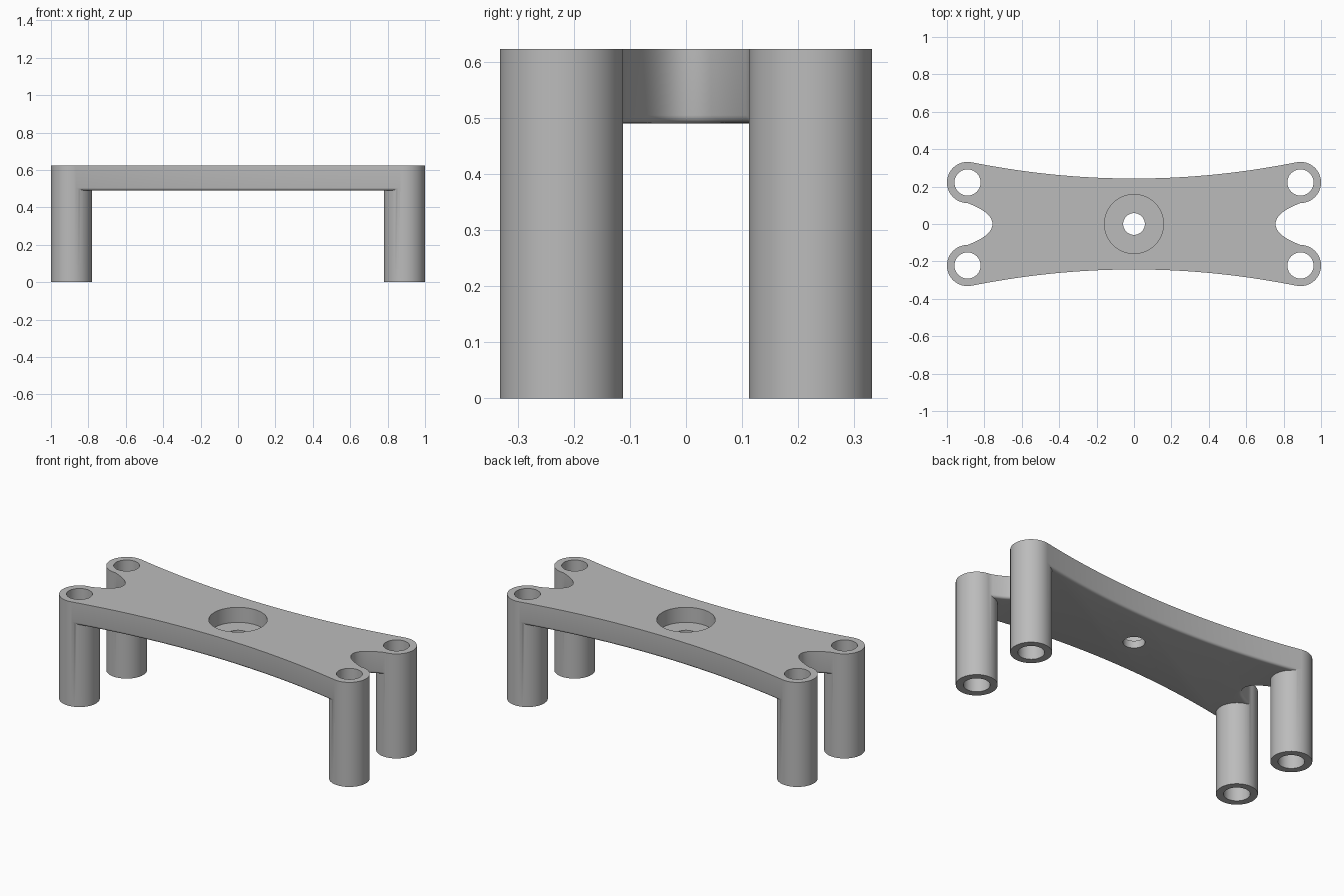
import bpy, bmesh
from math import radians
from mathutils import Vector
from mathutils.geometry import interpolate_bezier

cube = bpy.data.objects.get("Cube")
if cube:
    bpy.data.objects.remove(cube)

TOP, UNDER = 0.623, 0.49
LEG_X, LEG_Y, LEG_R, BORE_R = 0.89, 0.222, 0.11, 0.07

grey = bpy.data.materials.new("plain_grey")
grey.use_nodes = True
grey.diffuse_color = (0.5, 0.5, 0.5, 1)
grey.node_tree.nodes["Principled BSDF"].inputs["Base Color"].default_value = (0.5, 0.5, 0.5, 1)


def add_cylinder(name, x, y, radius, low, high):
    bpy.ops.mesh.primitive_cylinder_add(vertices=64, radius=radius, depth=high - low,
                                        location=(x, y, (low + high) / 2))
    ob = bpy.context.object
    ob.name = name
    ob.data.materials.append(grey)
    return ob


def combine(target, tool, operation):
    mod = target.modifiers.new(tool.name, 'BOOLEAN')
    mod.operation = operation
    mod.solver = 'EXACT'
    mod.object = tool
    bpy.context.view_layer.objects.active = target
    bpy.ops.object.modifier_apply(modifier=mod.name)
    bpy.data.objects.remove(tool)


# Plate outline: bowed long sides, rounded notch at each end
END_X, STEPS = 0.868, 40
back = []
for i in range(STEPS + 1):
    x = END_X * (1 - 2 * i / STEPS)
    back.append((x, 0.243 + 0.087 * (x / END_X) ** 2))
half_notch = [(p.x, p.y) for p in interpolate_bezier(
    Vector((LEG_X, 0.112)), Vector((0.82, 0.085)),
    Vector((0.757, 0.05)), Vector((0.757, 0)), 16)]
notch = half_notch + [(x, -y) for x, y in reversed(half_notch[:-1])]
outline = (back + [(-x, y) for x, y in notch]
           + [(-x, -y) for x, y in back] + [(x, -y) for x, y in notch])

# Extrude the plate and round its lower edge
bm = bmesh.new()
base = bm.faces.new([bm.verts.new((x, y, UNDER)) for x, y in outline])
made = bmesh.ops.extrude_face_region(bm, geom=[base], use_keep_orig=True)
for v in made["geom"]:
    if isinstance(v, bmesh.types.BMVert):
        v.co.z = TOP
bmesh.ops.recalc_face_normals(bm, faces=bm.faces)
rim = [e for e in bm.edges if all(abs(v.co.z - UNDER) < 1e-5 for v in e.verts)]
bmesh.ops.bevel(bm, geom=rim, offset=0.015, segments=4, profile=0.5, affect='EDGES')
mesh = bpy.data.meshes.new("bracket")
bm.to_mesh(mesh)
bm.free()
bracket = bpy.data.objects.new("bracket", mesh)
bpy.context.collection.objects.link(bracket)
mesh.materials.append(grey)

# Four hollow legs
corners = [(sx * LEG_X, sy * LEG_Y) for sx in (-1, 1) for sy in (-1, 1)]
for x, y in corners:
    combine(bracket, add_cylinder("leg", x, y, LEG_R, 0, TOP), 'UNION')
for x, y in corners:
    combine(bracket, add_cylinder("leg_bore", x, y, BORE_R, -0.1, TOP + 0.1), 'DIFFERENCE')

# Centre recess and through hole
combine(bracket, add_cylinder("recess", 0, 0, 0.158, 0.533, TOP + 0.1), 'DIFFERENCE')
combine(bracket, add_cylinder("centre_hole", 0, 0, 0.058, 0.3, TOP + 0.1), 'DIFFERENCE')

bpy.ops.object.select_all(action='DESELECT')
bracket.select_set(True)
bpy.context.view_layer.objects.active = bracket
bpy.ops.object.shade_smooth_by_angle(angle=radians(35))
